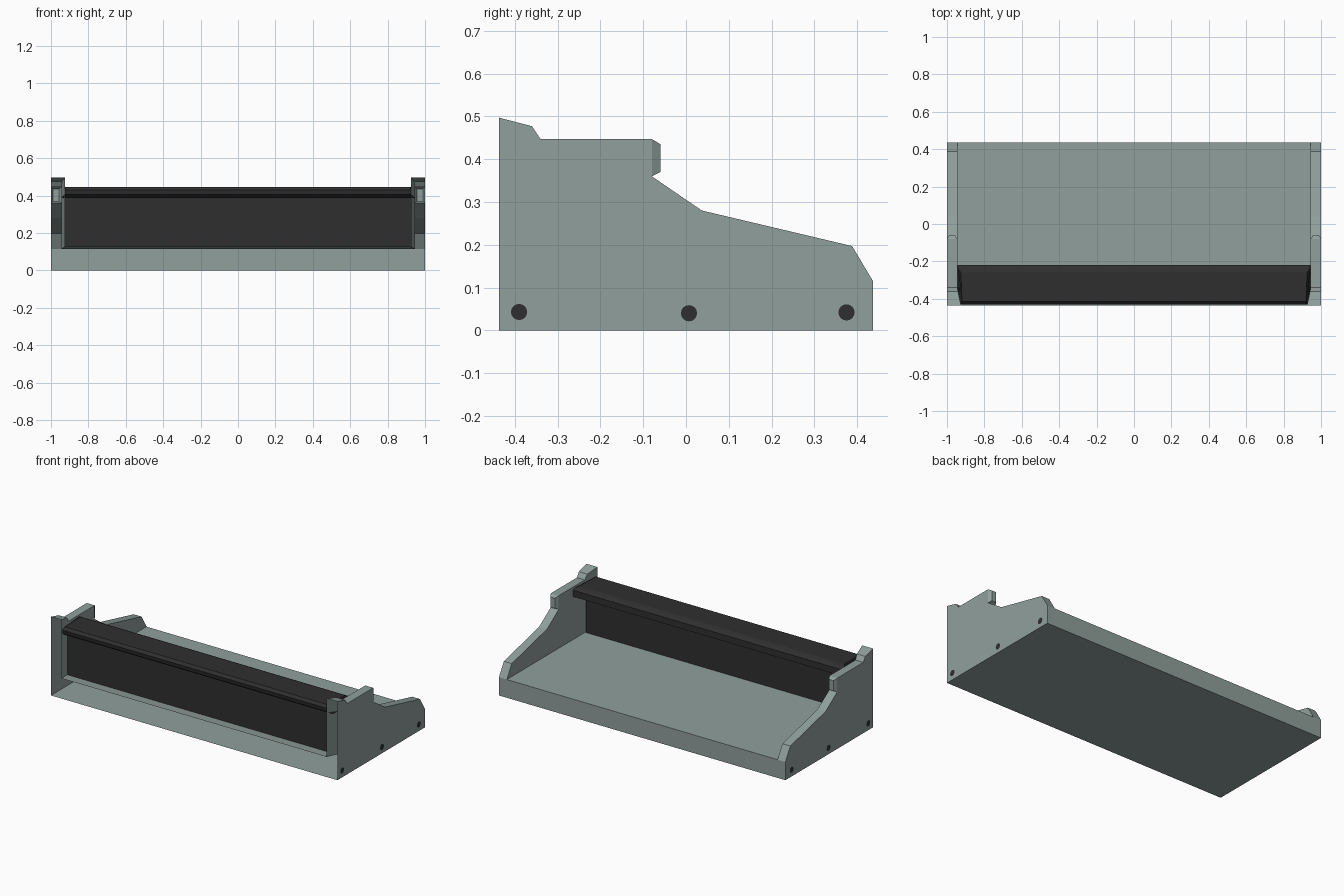
import bpy, bmesh, math
from mathutils import Matrix

if "Cube" in bpy.data.objects:
    bpy.data.objects.remove(bpy.data.objects["Cube"])


def material(name, rgb):
    m = bpy.data.materials.new(name)
    m.diffuse_color = (*rgb, 1)
    m.use_nodes = True
    m.node_tree.nodes["Principled BSDF"].inputs["Base Color"].default_value = m.diffuse_color
    return m


GREY = material("grey_green", (0.28, 0.35, 0.335))
BLACK = material("charcoal", (0.028, 0.028, 0.028))


def finish(name, bm, mat):
    bmesh.ops.remove_doubles(bm, verts=bm.verts, dist=1e-5)
    bmesh.ops.recalc_face_normals(bm, faces=bm.faces)
    me = bpy.data.meshes.new(name)
    bm.to_mesh(me)
    bm.free()
    me.materials.append(mat)
    ob = bpy.data.objects.new(name, me)
    bpy.context.collection.objects.link(ob)
    return ob


def face(bm, pts):
    bm.faces.new([bm.verts.new(p) for p in pts])


F, B = -0.437, 0.437      # front and back
BEND = -0.34              # where the front edge starts to flare inward
FLOOR, LIP = 0.115, 0.127


def inner_x(y):
    return 0.945 - 0.02 * max(0, (BEND - y) / (BEND - F))


# Upper outline of the end walls (y, z), front to back
front_top = [(F, 0.497), (-0.36, 0.477), (BEND, 0.447)]
back_top = [(-0.08, 0.447), (-0.08, 0.36), (0.037, 0.28),
            (0.388, 0.197), (B, FLOOR)]
outline = front_top + back_top

# Hollow tray body with an open front
bm = bmesh.new()
face(bm, [(-1, F, 0), (1, F, 0), (1, B, 0), (-1, B, 0)])
face(bm, [(-1, B, 0), (1, B, 0), (1, B, FLOOR), (0.945, B, FLOOR),
          (-0.945, B, FLOOR), (-1, B, FLOOR)])
face(bm, [(-0.945, BEND, FLOOR), (0.945, BEND, FLOOR),
          (0.945, B, FLOOR), (-0.945, B, FLOOR)])
face(bm, [(-0.945, BEND, FLOOR), (0.945, BEND, FLOOR),
          (0.925, F, LIP), (-0.925, F, LIP)])
for s in (-1, 1):
    # outer skin, inner skin and flared front part of each end wall
    face(bm, [(s, y, z) for y, z in [(F, 0)] + outline + [(B, 0)]])
    face(bm, [(s * 0.945, y, z) for y, z in
              [(BEND, FLOOR), front_top[-1]] + back_top])
    face(bm, [(s * inner_x(y), y, z) for y, z in
              [(BEND, FLOOR), (F, LIP)] + front_top])
    # top edge strip, leaving an opening for the nose
    for (y0, z0), (y1, z1) in zip(outline, outline[1:]):
        if y0 == y1:
            continue
        face(bm, [(s, y0, z0), (s * inner_x(y0), y0, z0),
                  (s * inner_x(y1), y1, z1), (s, y1, z1)])
    # bevelled nose on the back edge of each end wall
    base = [(s * x, -0.08, z) for x, z in
            ((0.945, 0.36), (1, 0.36), (1, 0.447), (0.945, 0.447))]
    tip = [(s * x, -0.06, z) for x, z in
           ((0.957, 0.37), (0.988, 0.37), (0.988, 0.435), (0.957, 0.435))]
    for i in range(4):
        j = (i + 1) % 4
        face(bm, [base[i], base[j], tip[j], tip[i]])
    face(bm, tip)
finish("tray_body", bm, GREY)

# Upright dark panel behind the front opening
bm = bmesh.new()
bmesh.ops.create_cube(bm, size=1, matrix=Matrix.Translation((0, -0.35, 0.26))
                      @ Matrix.Diagonal((1.876, 0.02, 0.286, 1)))
finish("front_panel", bm, BLACK)

# Bevelled rail on top of the panel: (y, z, half length)
section = [(-0.40, 0.388, 0.944), (-0.425, 0.405, 0.927), (-0.43, 0.43, 0.926),
           (-0.415, 0.446, 0.92), (-0.26, 0.446, 0.925), (-0.24, 0.44, 0.94),
           (-0.22, 0.428, 0.944), (-0.22, 0.388, 0.944)]
bm = bmesh.new()
n = len(section)
for i in range(n):
    (y0, z0, x0), (y1, z1, x1) = section[i], section[(i + 1) % n]
    face(bm, [(-x0, y0, z0), (x0, y0, z0), (x1, y1, z1), (-x1, y1, z1)])
for s in (-1, 1):
    face(bm, [(s * x, y, z) for y, z, x in section])
finish("top_rail", bm, BLACK)

# Flush pin heads on the end walls
bm = bmesh.new()
for s in (-1, 1):
    for y, z in ((-0.39, 0.043), (0.007, 0.04), (0.375, 0.042)):
        bmesh.ops.create_circle(
            bm, cap_ends=True, segments=16, radius=0.019,
            matrix=Matrix.Translation((s * 1.0004, y, z))
            @ Matrix.Rotation(s * math.pi / 2, 4, 'Y'))
finish("pin_heads", bm, BLACK)
